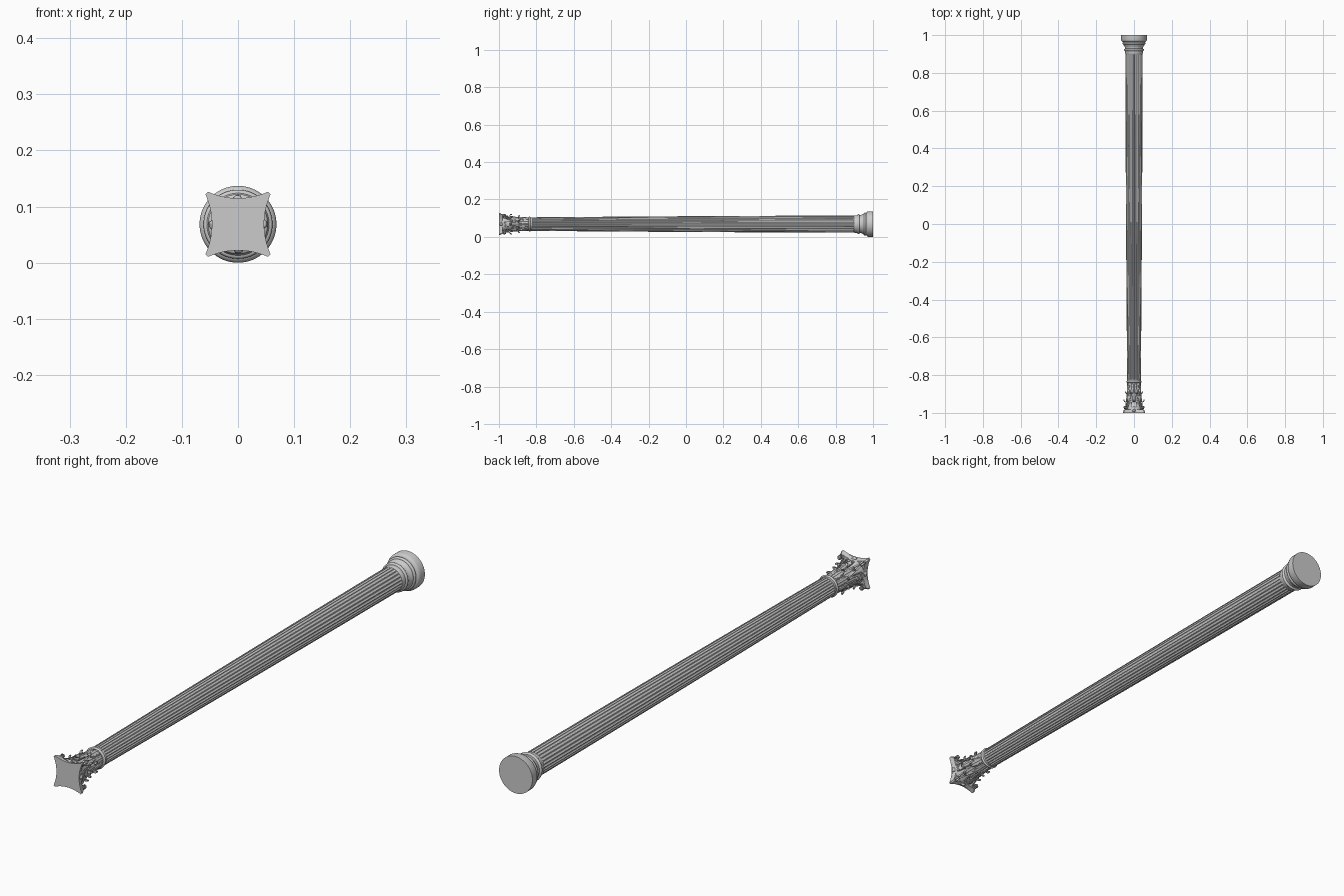
import bpy, bmesh, math
from math import sin, cos, pi, sqrt, radians

if "Cube" in bpy.data.objects:
    bpy.data.objects.remove(bpy.data.objects["Cube"])

ZC = 0.0685  # height of the column axis, which runs along y


def pt(r, a, y, side=0.0):
    """Point at radius r, angle a round the axis, moved sideways along the tangent."""
    return (r * cos(a) - side * sin(a), y, ZC + r * sin(a) + side * cos(a))


def make(name, bm, angle=35, thick=0):
    bmesh.ops.recalc_face_normals(bm, faces=bm.faces[:])
    me = bpy.data.meshes.new(name)
    bm.to_mesh(me)
    bm.free()
    ob = bpy.data.objects.new(name, me)
    bpy.context.collection.objects.link(ob)
    if thick:
        m = ob.modifiers.new("thickness", 'SOLIDIFY')
        m.thickness = thick
        m.offset = 0
    bpy.ops.object.select_all(action='DESELECT')
    ob.select_set(True)
    bpy.context.view_layer.objects.active = ob
    bpy.ops.object.shade_smooth_by_angle(angle=radians(angle))
    return ob


def grid(bm, rows, closed=False):
    """Skin rows of points with quads."""
    vs = [[bm.verts.new(p) for p in row] for row in rows]
    n = len(vs[0])
    for a, b in zip(vs, vs[1:]):
        for i in range(n if closed else n - 1):
            j = (i + 1) % n
            bm.faces.new((a[i], a[j], b[j], b[i]))
    return vs


def lathe(name, profile, seg=64):
    bm = bmesh.new()
    vs = grid(bm, [[pt(r, 2 * pi * i / seg, y) for i in range(seg)]
                   for y, r in profile], True)
    bm.faces.new(vs[0])
    bm.faces.new(vs[-1])
    return make(name, bm)


def torus_profile(y, r, h, n=8):
    """Half-round bulge of half height h centred on y."""
    return [(y - h * cos(pi * i / n), r + h * sin(pi * i / n)) for i in range(n + 1)]


# Fluted shaft with entasis and round-ended flutes
Y0, Y1, FL = -0.835, 0.91, 24


def shaft_r(y):
    return 0.0458 - 0.0095 * ((Y1 - y) / (Y1 - Y0)) ** 1.5


def shaft_row(y):
    row, r = [], shaft_r(y)
    end = min(y - Y0 - 0.012, Y1 - 0.012 - y)
    half = 0.0042
    f = 0 if end <= 0 else sqrt(max(0, 1 - (1 - min(1, end / half)) ** 2))
    for k in range(FL):
        for j in range(8):
            u = (j - 3.5) / 3.5          # -1..1 across one flute
            depth = 0.0034 * f * sqrt(max(0, 1 - u * u))
            row.append(pt(r - depth, 2 * pi * (k + 0.5 + u * 0.39) / FL, y))
    return row


ends = [0, 0.006, 0.012, 0.0125, 0.0135, 0.015, 0.0165]
ys = [Y0 + e for e in ends]
ys += [Y0 + 0.02 + (Y1 - Y0 - 0.04) * i / 20 for i in range(21)]
ys += [Y1 - e for e in reversed(ends)]
bm = bmesh.new()
grid(bm, [shaft_row(y) for y in ys], True)
make("fluted_shaft", bm, 40)

# Moulded base at the +y end
lathe("base", [(0.898, 0.044), (0.902, 0.0465), (0.912, 0.0468)]
      + torus_profile(0.922, 0.0475, 0.006)
      + [(0.931, 0.0475), (0.936, 0.0485), (0.942, 0.051), (0.946, 0.0545), (0.949, 0.0555)]
      + torus_profile(0.957, 0.0555, 0.006)
      + [(0.964, 0.0585), (0.966, 0.063), (0.969, 0.0665), (0.974, 0.0685), (1.0, 0.0685)])

# Necking ring and bell of the capital
lathe("neck_ring", [(-0.846, 0.030)] + torus_profile(-0.836, 0.0355, 0.005) + [(-0.824, 0.036)])
lathe("bell", [(-0.982, 0.030), (-0.981, 0.046), (-0.976, 0.0465), (-0.965, 0.042),
               (-0.94, 0.037), (-0.90, 0.0335), (-0.835, 0.0325)])

# Abacus with four concave sides and cut corners
def abacus_row(y, s):
    row = []
    for q in range(4):
        for i in range(17):
            u = i / 8 - 1
            t, d = 0.0535 * u, 0.0465 + 0.0115 * abs(u) ** 2.0
            row.append(pt(d * s, q * pi / 2, y, t * s))
    return row


bm = bmesh.new()
vs = grid(bm, [abacus_row(y, s) for y, s in
               [(-1.0, 1), (-0.993, 1), (-0.991, 0.965), (-0.987, 0.95), (-0.981, 0.90)]], True)
bm.faces.new(vs[0])
bm.faces.new(vs[-1])
make("abacus", bm)


# Acanthus leaves: lobed, ribbed strips which curl outward at the tip
def leaves(name, count, offset, base, height, r0, r1, curl, width):
    bm = bmesh.new()
    nt, nu = 22, 8
    for k in range(count):
        a = 2 * pi * (k + offset) / count
        rows = []
        for i in range(nt + 1):
            t = i / nt
            if t < 0.65:
                s = t / 0.65
                y, r = base - (height - curl) * s, r0 + (r1 - r0) * s ** 2
            else:
                th = (t - 0.65) / 0.35 * radians(205)
                y = base - (height - curl) - curl * sin(th)
                r = r1 + curl * 0.85 * (1 - cos(th))
            w = width * (0.72 + 0.28 * sin(pi * min(1, t * 1.3)))
            w *= sqrt(max(0.03, 1 - max(0, (t - 0.55) / 0.45) ** 2))
            w *= 0.86 + 0.14 * abs(cos(5 * pi * t))
            row = []
            for j in range(nu + 1):
                u = j / nu * 2 - 1
                rib = 0.0012 * cos(u * 3 * pi) - 0.0022 * u * u
                row.append(pt(r + rib, a, y, w * u))
            rows.append(row)
        grid(bm, rows)
    return make(name, bm, 50, 0.0016)


leaves("lower_leaves", 8, 0.5, -0.838, 0.060, 0.0345, 0.0375, 0.007, 0.0125)
leaves("upper_leaves", 8, 0.0, -0.842, 0.100, 0.0345, 0.0395, 0.008, 0.0125)


# Scrolls: ribbons that rise along the bell and wind into a spiral
def scrolls(name, placements, start, centre, rad, width):
    bm = bmesh.new()
    for a, shift, lean, sign in placements:
        path = []
        (ya, ra), (yc, rc) = start, centre
        for i in range(9):                       # rising stalk
            s = i / 8
            path.append((ya + (yc - ya) * s, ra + (rc - rad - ra) * s ** 1.8, s))
        for i in range(1, 37):                   # inward spiral
            th = i / 36 * radians(600)
            q = rad * (1 - 0.82 * i / 36)
            path.append((yc - q * sin(th), rc - q * cos(th), 1))
        rows = []
        for y, r, s in path:
            if sign:      # scroll lies flat against the bell face, winding sideways
                rows.append([pt(0.0405 + 0.003 * s + o, a, y, sign * (r + shift))
                             for o in (-width, width)])
            else:         # scroll lies in the diagonal plane
                side = shift + lean * (1 - s)
                rows.append([pt(r, a, y, side + o) for o in (-width, width)])
        grid(bm, rows)
    return make(name, bm, 50, 0.002)


corners = [pi / 4 + q * pi / 2 for q in range(4)]
faces = [q * pi / 2 for q in range(4)]
scrolls("corner_volutes", [(a, 0.0036 * s, 0.009 * s, 0) for a in corners for s in (1, -1)],
        (-0.905, 0.036), (-0.970, 0.0625), 0.0105, 0.003)
scrolls("inner_scrolls", [(a, 0, 0, s) for a in faces for s in (1, -1)],
        (-0.925, 0.016), (-0.968, 0.0075), -0.006, 0.0022)

# Flower at the middle of each abacus side
bm = bmesh.new()
for a in faces:
    rows = []
    for i in range(7):
        ph = pi / 2 * i / 6
        rows.append([pt(0.0445 + 0.007 * sin(ph), a,
                        -0.988 + max(1e-4, cos(ph)) * 0.0075 * (1 + 0.18 * cos(3 * v)) * sin(v),
                        max(1e-4, cos(ph)) * 0.0085 * (1 + 0.18 * cos(3 * v)) * cos(v))
                     for v in [2 * pi * j / 18 for j in range(18)]])
    grid(bm, rows, True)
make("abacus_flowers", bm, 50)
